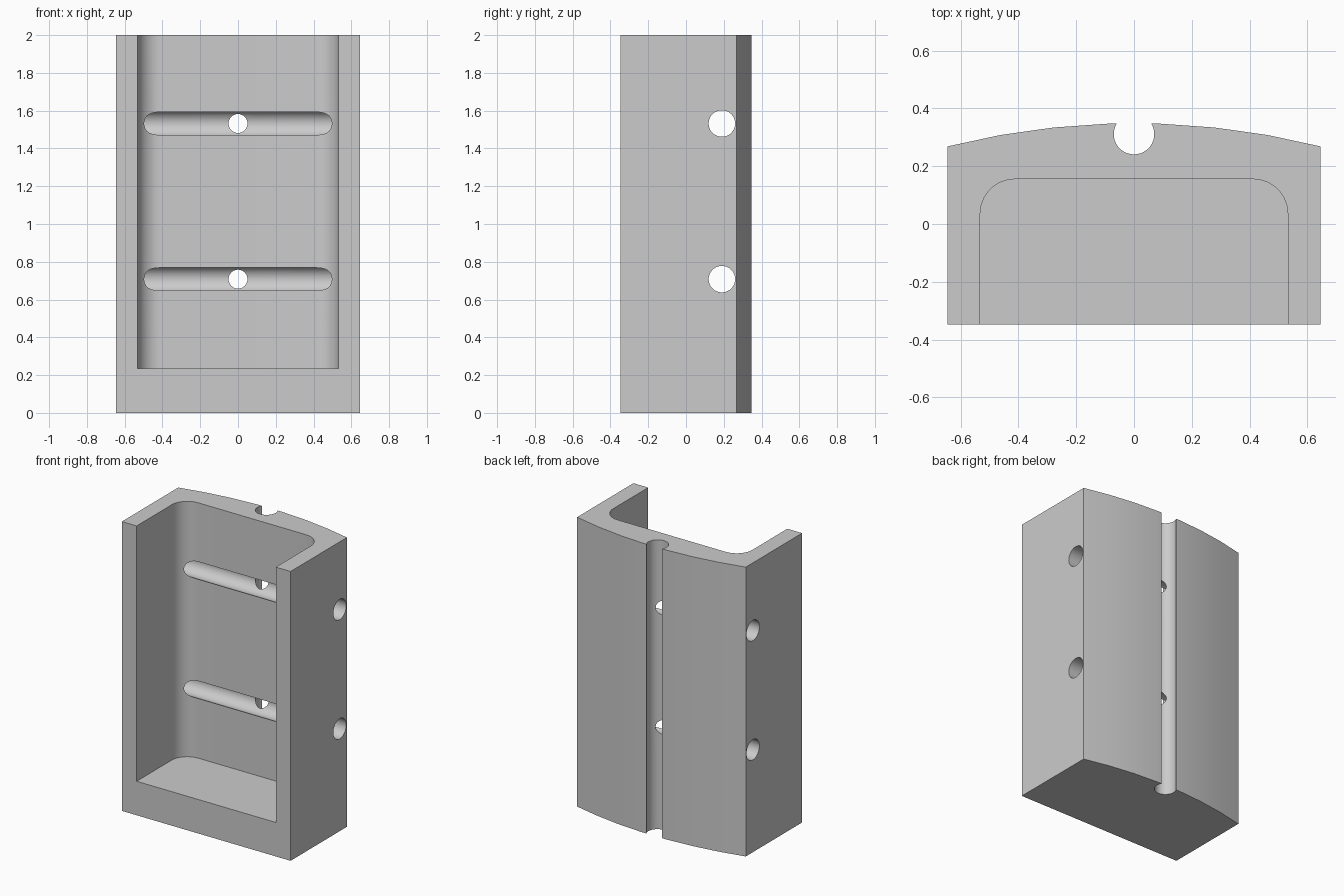
import bpy
import bmesh
from math import sin, cos, asin, pi, radians

cube = bpy.data.objects.get("Cube")
if cube:
    bpy.data.objects.remove(cube, do_unlink=True)

WIDTH, DEPTH, HEIGHT = 1.29, 0.694, 2.0
HX, HY = WIDTH / 2, DEPTH / 2
BORE_HEIGHTS = (0.708, 1.532)

# Single plain grey material
grey = bpy.data.materials.new("plain grey")
grey.use_nodes = True
grey.diffuse_color = (0.6, 0.6, 0.6, 1)
grey.node_tree.nodes["Principled BSDF"].inputs["Base Color"].default_value = (0.6, 0.6, 0.6, 1)


def arc(cx, cy, r, start, end, steps):
    """Points on a circular arc, angles in radians."""
    angles = [start + (end - start) * i / steps for i in range(steps + 1)]
    return [(cx + r * cos(a), cy + r * sin(a)) for a in angles]


def prism(name, outline, z0, z1):
    """Extrude a counter-clockwise plan outline from z0 to z1."""
    bm = bmesh.new()
    base = bm.faces.new([bm.verts.new((x, y, z0)) for x, y in outline])
    top = bmesh.ops.extrude_face_region(bm, geom=[base])["geom"]
    verts = [g for g in top if isinstance(g, bmesh.types.BMVert)]
    bmesh.ops.translate(bm, verts=verts, vec=(0, 0, z1 - z0))
    bmesh.ops.recalc_face_normals(bm, faces=bm.faces)
    mesh = bpy.data.meshes.new(name)
    bm.to_mesh(mesh)
    bm.free()
    mesh.materials.append(grey)
    obj = bpy.data.objects.new(name, mesh)
    bpy.context.collection.objects.link(obj)
    return obj


def rod(name, radius, length, location, rotation=(0, 0, 0)):
    bpy.ops.mesh.primitive_cylinder_add(vertices=64, radius=radius, depth=length,
                                        location=location, rotation=rotation)
    obj = bpy.context.object
    obj.name = name
    obj.data.materials.append(grey)
    return obj


def cut(target, cutter):
    """Subtract the cutter, then discard it."""
    cutter.hide_render = True
    bpy.context.view_layer.objects.active = target
    mod = target.modifiers.new(cutter.name, "BOOLEAN")
    mod.operation = "DIFFERENCE"
    mod.solver = "EXACT"
    mod.object = cutter
    bpy.ops.object.modifier_apply(modifier=mod.name)
    bpy.data.objects.remove(cutter, do_unlink=True)


# Body with a gently curved back
back_radius = 2.64
half_angle = asin(HX / back_radius)
back = arc(0, HY + 0.0015 - back_radius, back_radius,
           pi / 2 - half_angle, pi / 2 + half_angle, 7)
body = prism("housing_body", [(-HX, -HY), (HX, -HY)] + back, 0, HEIGHT)

# Pocket open at the front and top, with rounded inner corners
px, py, fillet = 0.532, 0.155, 0.12
pocket = [(-px, -HY - 0.2), (px, -HY - 0.2)]
pocket += arc(px - fillet, py - fillet, fillet, 0, pi / 2, 16)
pocket += arc(fillet - px, py - fillet, fillet, pi / 2, pi, 16)
cut(body, prism("pocket_cutter", pocket, 0.235, HEIGHT + 0.2))

# Vertical channel along the back
cut(body, rod("channel_cutter", 0.07, HEIGHT + 0.4, (0, 0.311, HEIGHT / 2)))

# Cross bores through both sides, each with a small hole into the channel
for z in BORE_HEIGHTS:
    cut(body, rod("cross_bore_cutter", 0.07, WIDTH + 0.4, (0, 0.19, z), (0, pi / 2, 0)))
    cut(body, rod("pin_hole_cutter", 0.05, 0.4, (0, 0.24, z), (pi / 2, 0, 0)))

bpy.ops.object.select_all(action="DESELECT")
body.select_set(True)
bpy.context.view_layer.objects.active = body
bpy.ops.object.shade_smooth_by_angle(angle=radians(30))
